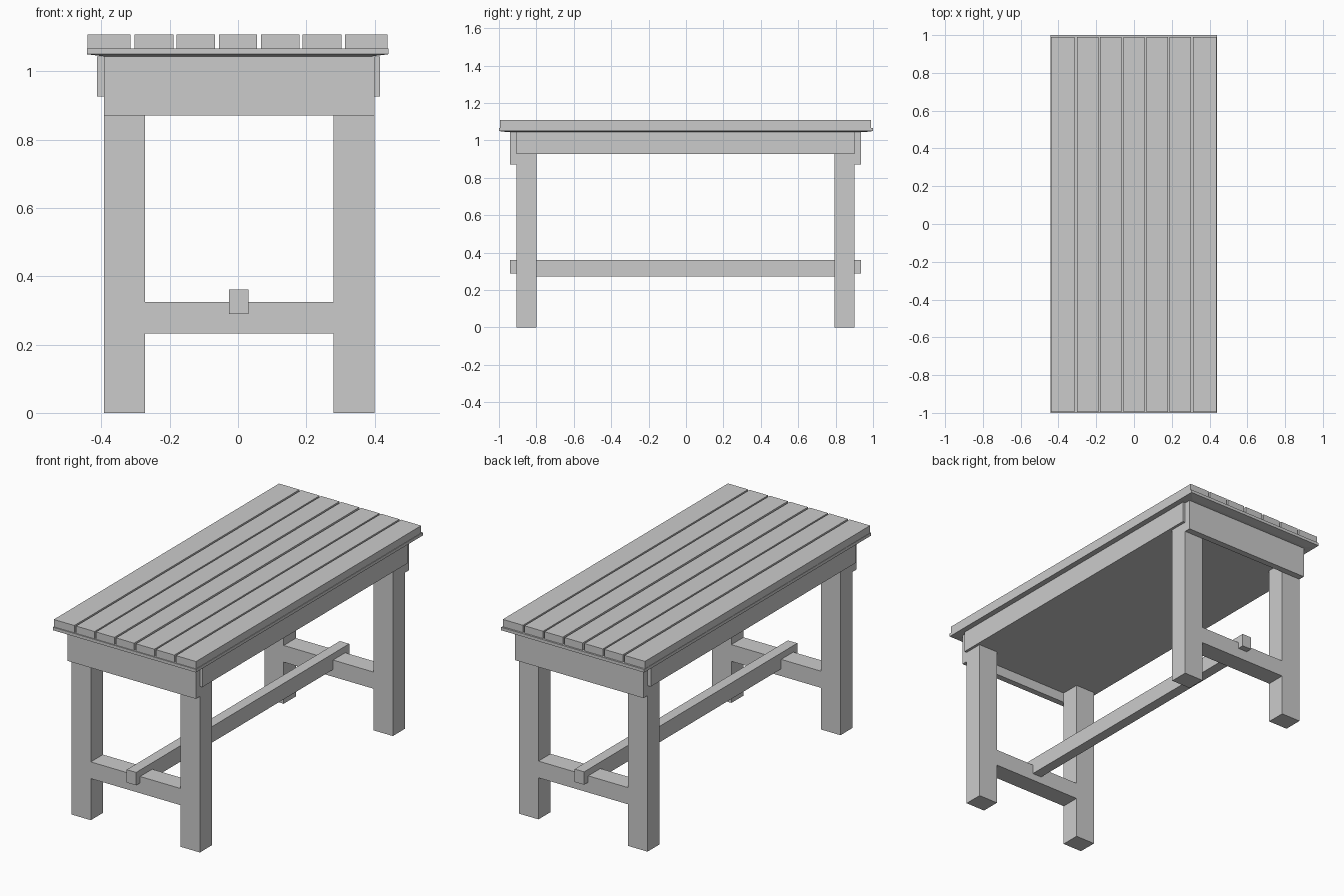
import bpy, bmesh

if "Cube" in bpy.data.objects:
    bpy.data.objects.remove(bpy.data.objects["Cube"])


def finish(name, bm):
    bmesh.ops.recalc_face_normals(bm, faces=bm.faces[:])
    mesh = bpy.data.meshes.new(name)
    bm.to_mesh(mesh)
    bm.free()
    obj = bpy.data.objects.new(name, mesh)
    bpy.context.collection.objects.link(obj)
    return obj


def box(name, x, y, z, bottom_inset=0.0):
    """Box from (min, max) ranges; the bottom can be drawn in."""
    bm = bmesh.new()
    bmesh.ops.create_cube(bm, size=1)
    for v in bm.verts:
        low = v.co.z < 0
        for i, r in enumerate((x, y, z)):
            inset = bottom_inset if low and i < 2 else 0
            v.co[i] = r[0] + inset if v.co[i] < 0 else r[1] - inset
    return finish(name, bm)


def extrude(name, points, offset):
    """Extrude a closed outline of 3D points along an offset."""
    bm = bmesh.new()
    face = bm.faces.new([bm.verts.new(p) for p in points])
    result = bmesh.ops.extrude_face_region(bm, geom=[face], use_keep_orig=True)
    verts = [g for g in result["geom"] if isinstance(g, bmesh.types.BMVert)]
    bmesh.ops.translate(bm, verts=verts, vec=offset)
    return finish(name, bm)


# Table top slats
slats = [(-0.44, -0.314), (-0.303, -0.189), (-0.18, -0.067), (-0.056, 0.055),
         (0.067, 0.18), (0.189, 0.303), (0.313, 0.437)]
for i, xs in enumerate(slats):
    box(f"top_slat_{i + 1}", xs, (-0.994, 0.99), (1.066, 1.108))

# Board under the slats, with a shallow chamfer below its rim
X = (-0.442, 0.44)
box("top_board", X, (-1, 1), (1.05, 1.067))
box("top_board_chamfer", X, (-1, 1), (1.044, 1.05), 0.047)

# Solid frame block and the deeper end aprons
box("frame_block", (-0.413, 0.415), (-0.907, 0.90), (0.926, 1.044))
box("front_apron", (-0.393, 0.40), (-0.942, -0.907), (0.87, 1.044))
box("back_apron", (-0.393, 0.40), (0.90, 0.936), (0.87, 1.044))

# End frames: two legs joined flush by a cross rail
frame = [(-0.393, 0), (-0.273, 0), (-0.273, 0.232), (0.28, 0.232), (0.28, 0),
         (0.40, 0), (0.40, 0.926), (0.28, 0.926), (0.28, 0.325),
         (-0.273, 0.325), (-0.273, 0.926), (-0.393, 0.926)]
for name, y, depth in (("front_legs", -0.907, 0.107), ("back_legs", 0.793, 0.107)):
    extrude(name, [(px, y, pz) for px, pz in frame], (0, depth, 0))

# Long stretcher, stepped up where it passes through the cross rails
stretcher = [(-0.942, 0.289), (-0.80, 0.289), (-0.80, 0.272), (0.793, 0.272),
             (0.793, 0.289), (0.936, 0.289), (0.936, 0.361), (-0.942, 0.361)]
extrude("long_stretcher", [(-0.027, py, pz) for py, pz in stretcher], (0.058, 0, 0))
